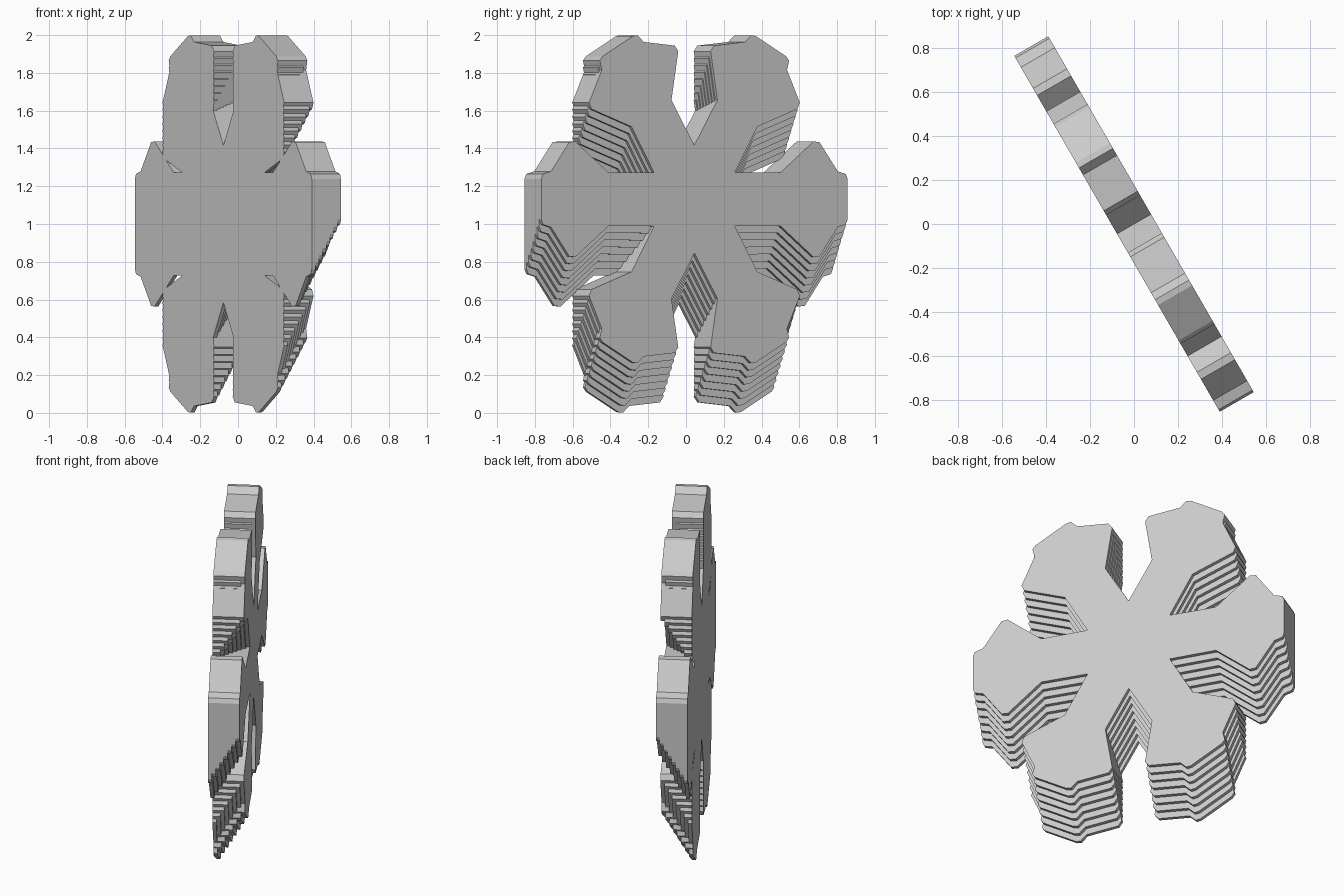
import bpy
import bmesh
import math
from mathutils import Matrix, Vector
from mathutils.geometry import delaunay_2d_cdt

if "Cube" in bpy.data.objects:
    bpy.data.objects.remove(bpy.data.objects["Cube"], do_unlink=True)

THICKNESS = 0.179
LAYERS = 8
DROP = 0.262                   # total downward sweep of the stepped layers
STEP = DROP / (LAYERS - 1)
CENTRE_Z = 1.131
TURN = Matrix.Rotation(math.radians(-60), 4, 'Z')

# Upper half of one petal, from the notch to the tip
HALF = [(0.247, 0.143), (0.525, 0.141), (0.728, 0.306), (0.765, 0.302),
        (0.876, 0.148), (0.925, 0.134), (0.936, 0.108)]


def flower_outline():
    """Six equal petals around the centre."""
    petal = [(u, -v) for u, v in HALF] + HALF[:0:-1]
    points = []
    for i in range(6):
        c, s = math.cos(i * math.pi / 3), math.sin(i * math.pi / 3)
        points += [(round(u * c - v * s, 4), round(u * s + v * c, 4))
                   for u, v in petal]
    return points


def inside(outline, x, z):
    """Even-odd test of a point against the outline."""
    hit = False
    for (x1, z1), (x2, z2) in zip(outline, outline[1:] + outline[:1]):
        if (z1 > z) != (z2 > z) and x < x1 + (z - z1) * (x2 - x1) / (z2 - z1):
            hit = not hit
    return hit


def layer_level(outline, centre):
    """Number of layers standing at a point: each lower copy is shallower."""
    for k in range(LAYERS):
        if inside(outline, centre.x, centre.y + k * STEP):
            return LAYERS - k
    return 0


# Cut the plane along every lowered copy of the outline
outline = flower_outline()
count = len(outline)
points, edges = [], []
for k in range(LAYERS):
    points += [Vector((x, z - k * STEP)) for x, z in outline]
    edges += [(k * count + i, k * count + (i + 1) % count) for i in range(count)]
flat, _, cells, *_ = delaunay_2d_cdt(points, edges, [], 0, 1e-5)

# Find the level of each cell and who owns each directed edge
triangles, edge_level = [], {}
for cell in cells:
    a, b, c = (flat[i] for i in cell)
    corners = list(cell) if (b - a).cross(c - a) > 0 else list(cell)[::-1]
    level = layer_level(outline, (a + b + c) / 3)
    if level:
        triangles.append((corners, level))
        for pair in zip(corners, corners[1:] + corners[:1]):
            edge_level[pair] = level

# Raise the cells into one closed stepped plate
bm = bmesh.new()
made = {}


def corner(index, level):
    if (index, level) not in made:
        p = flat[index]
        y = THICKNESS * (level / LAYERS - 0.5)
        made[index, level] = bm.verts.new((p.x, y, p.y + CENTRE_Z))
    return made[index, level]


for corners, level in triangles:
    bm.faces.new([corner(i, 0) for i in corners])
    bm.faces.new([corner(i, level) for i in reversed(corners)])
for (a, b), level in edge_level.items():
    for low in range(edge_level.get((b, a), 0), level):
        bm.faces.new([corner(b, low), corner(a, low),
                      corner(a, low + 1), corner(b, low + 1)])

# Stand the plate at its angle
bmesh.ops.transform(bm, matrix=TURN, verts=bm.verts)
mesh = bpy.data.meshes.new("stepped_flower_plate")
bm.to_mesh(mesh)
bm.free()

grey = bpy.data.materials.new("light_grey")
grey.use_nodes = True
colour = (0.6, 0.6, 0.6, 1)
grey.diffuse_color = colour
grey.node_tree.nodes["Principled BSDF"].inputs["Base Color"].default_value = colour
mesh.materials.append(grey)
plate = bpy.data.objects.new("stepped_flower_plate", mesh)
bpy.context.collection.objects.link(plate)
